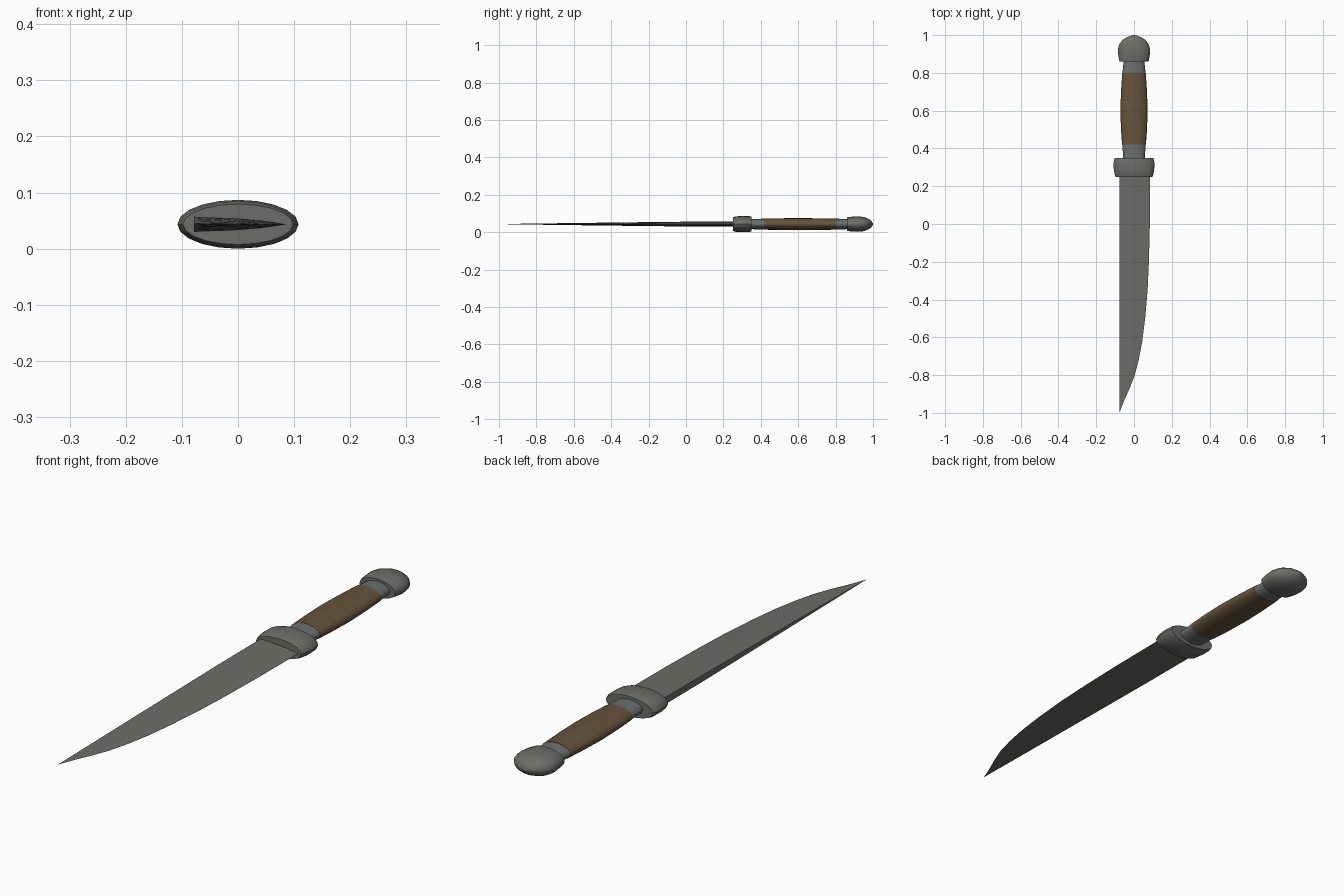
import bpy, bmesh, math

if "Cube" in bpy.data.objects:
    bpy.data.objects.remove(bpy.data.objects["Cube"])

ZC = 0.046  # height of the knife's centre plane


def material(name, rgb):
    m = bpy.data.materials.new(name)
    m.diffuse_color = (*rgb, 1)
    m.use_nodes = True
    m.node_tree.nodes["Principled BSDF"].inputs["Base Color"].default_value = m.diffuse_color
    return m


steel = material("dark_steel", (0.15, 0.15, 0.138))
collar_steel = material("collar_steel", (0.145, 0.16, 0.155))
wood = material("brown_wood", (0.135, 0.085, 0.045))


def loft(name, rings, mat, angle=40):
    """Skin a list of equal-length point rings and cap both ends."""
    bm = bmesh.new()
    loops = [[bm.verts.new(p) for p in r] for r in rings]
    n = len(loops[0])
    for a, b in zip(loops, loops[1:]):
        for i in range(n):
            j = (i + 1) % n
            bm.faces.new((a[i], a[j], b[j], b[i]))
    bm.faces.new(loops[0])
    bm.faces.new(loops[-1])
    bmesh.ops.recalc_face_normals(bm, faces=bm.faces)
    me = bpy.data.meshes.new(name)
    bm.to_mesh(me)
    bm.free()
    me.materials.append(mat)
    ob = bpy.data.objects.new(name, me)
    bpy.context.collection.objects.link(ob)
    bpy.ops.object.select_all(action='DESELECT')
    ob.select_set(True)
    bpy.context.view_layer.objects.active = ob
    bpy.ops.object.shade_smooth_by_angle(angle=math.radians(angle))
    return ob


def oval(y, rx, rz, n=20):
    return [(rx * math.cos(2 * math.pi * i / n), y,
             ZC + rz * math.sin(2 * math.pi * i / n)) for i in range(n)]


def oval_part(name, profile, mat):
    return loft(name, [oval(*p) for p in profile], mat)


# guard: barrel-shaped oval block
oval_part("guard", [(0.25, 0.098, 0.036), (0.265, 0.103, 0.041), (0.30, 0.108, 0.0435),
                    (0.335, 0.107, 0.043), (0.35, 0.102, 0.039)], steel)

# grip and its two collars share one swelling outline
oval_part("front_collar", [(0.34, 0.057, 0.027), (0.38, 0.059, 0.028),
                           (0.42, 0.062, 0.029)], collar_steel)
oval_part("grip", [(0.42, 0.063, 0.030), (0.50, 0.069, 0.031), (0.60, 0.072, 0.032),
                   (0.70, 0.069, 0.031), (0.80, 0.062, 0.030)], wood)
oval_part("rear_collar", [(0.80, 0.061, 0.029), (0.84, 0.057, 0.028),
                          (0.87, 0.055, 0.027)], collar_steel)

# pommel: rounded cap
oval_part("pommel", [(0.86, 0.077, 0.036), (0.89, 0.083, 0.040), (0.92, 0.086, 0.041),
                     (0.95, 0.079, 0.038), (0.975, 0.060, 0.029), (0.99, 0.036, 0.018),
                     (1.0, 0.006, 0.003)], steel)

# blade: straight thick spine on -x, curved cutting edge on +x
SPINE = -0.078
outline = [(0.27, 0.086), (0.0, 0.084), (-0.2, 0.079), (-0.35, 0.072), (-0.5, 0.059),
           (-0.62, 0.044), (-0.72, 0.025), (-0.80, 0.004), (-0.87, -0.023),
           (-0.93, -0.050), (-0.97, -0.066), (-1.0, -0.0775)]
section = [(0.0, 1.0), (0.48, 0.78), (0.75, 0.48), (1.0, 0.02)]  # across, thickness


def blade_ring(y, edge):
    t = 0.0135 * max(0.03, min(1.0, (y + 1.0) / 1.05) ** 0.9)
    top = [(SPINE + (edge - SPINE) * u, y, ZC + t * h) for u, h in section]
    bottom = [(x, yy, 2 * ZC - z) for x, yy, z in reversed(top)]
    return top + bottom


loft("blade", [blade_ring(*p) for p in outline], steel, 35)

# rest the knife exactly on the ground
low = min(v.co.z for o in bpy.data.objects for v in o.data.vertices)
for o in bpy.data.objects:
    for v in o.data.vertices:
        v.co.z -= low
